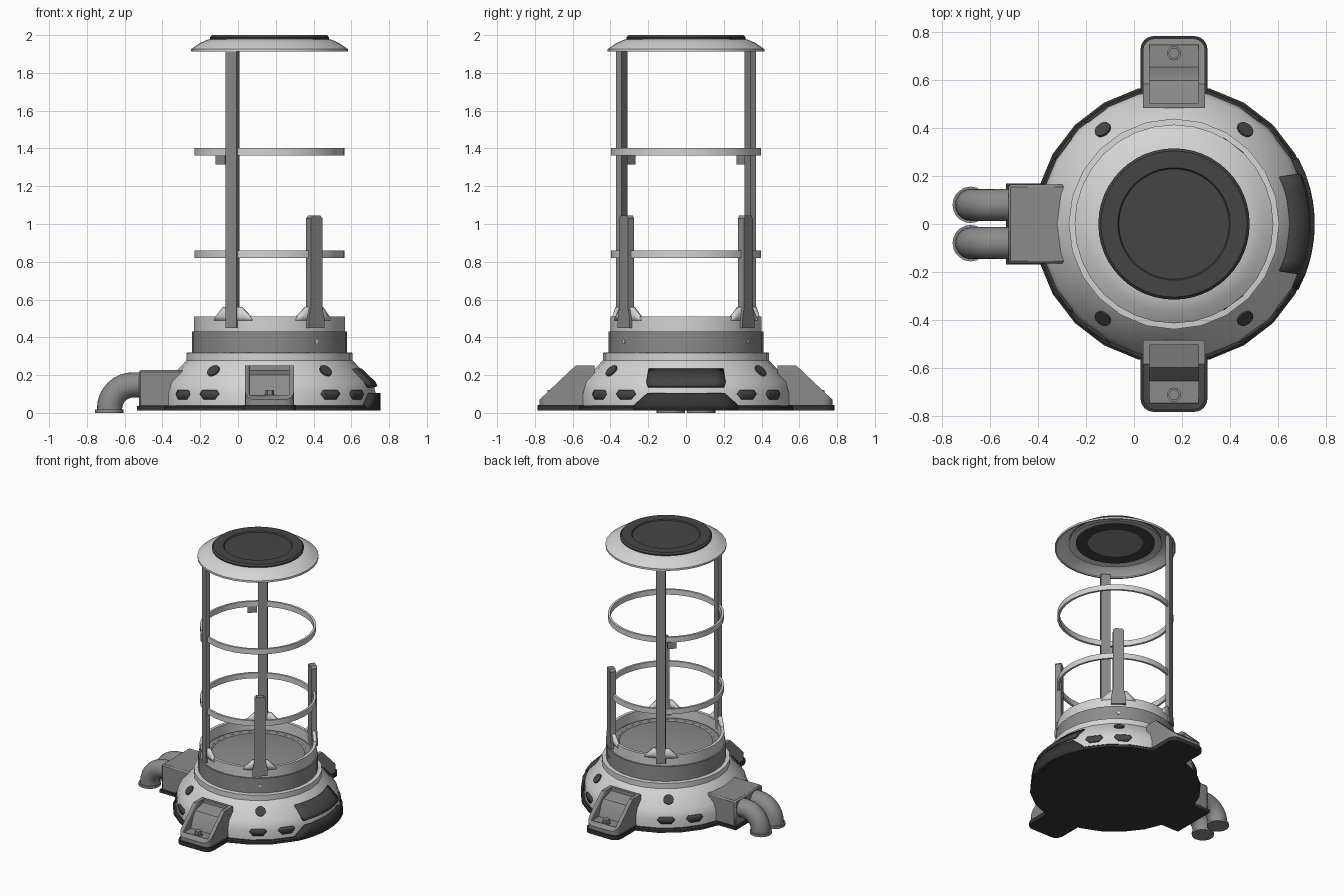
import bpy, bmesh, math
from mathutils import Matrix, Vector

if "Cube" in bpy.data.objects:
    bpy.data.objects.remove(bpy.data.objects["Cube"])

CX = 0.167  # axis of the round body


def material(name, v):
    m = bpy.data.materials.new(name)
    m.diffuse_color = (v, v, v, 1)
    m.use_nodes = True
    m.node_tree.nodes["Principled BSDF"].inputs["Base Color"].default_value = m.diffuse_color
    return m


LIGHT = material("light grey", 0.66)
MID = material("mid grey", 0.26)
DARK = material("dark grey", 0.06)
BLACK = material("near black", 0.035)

RADIAL = Matrix(((1, 0, 0, 0), (0, 0, 1, 0), (0, 1, 0, 0), (0, 0, 0, 1)))
ACROSS = Matrix(((0, 0, 1, 0), (1, 0, 0, 0), (0, 1, 0, 0), (0, 0, 0, 1)))


def spin(a):
    return Matrix.Rotation(math.radians(a - 90), 4, 'Z')


def finish(name, bm, mat, recalc=True, x=CX):
    if recalc:
        bmesh.ops.remove_doubles(bm, verts=bm.verts, dist=1e-5)
        bmesh.ops.recalc_face_normals(bm, faces=bm.faces)
    me = bpy.data.meshes.new(name)
    bm.to_mesh(me)
    bm.free()
    me.materials.append(mat)
    me.shade_smooth()
    me.set_sharp_from_angle(angle=math.radians(28))
    ob = bpy.data.objects.new(name, me)
    ob.location.x = x
    bpy.context.collection.objects.link(ob)
    return ob


def lathe(name, prof, mat, seg=24, closed=False):
    bm = bmesh.new()
    rows = [[bm.verts.new((r * math.cos(k * math.tau / seg), r * math.sin(k * math.tau / seg), z))
             for k in range(seg)] for r, z in prof]
    for i in range(len(rows) if closed else len(rows) - 1):
        a, b = rows[i], rows[(i + 1) % len(rows)]
        for k in range(seg):
            j = (k + 1) % seg
            bm.faces.new((a[k], a[j], b[j], b[k]))
    return finish(name, bm, mat)


def prism_bm(pts, w0, w1, M):
    bm = bmesh.new()
    lo, hi = [[bm.verts.new(M @ Vector((u, v, w))) for u, v in pts] for w in (w0, w1)]
    bm.faces.new(lo)
    bm.faces.new(hi)
    n = len(pts)
    for i in range(n):
        bm.faces.new((lo[i], lo[(i + 1) % n], hi[(i + 1) % n], hi[i]))
    bmesh.ops.recalc_face_normals(bm, faces=bm.faces)
    return bm


def prism(name, pts, w0, w1, mat, M=Matrix(), x=CX):
    return finish(name, prism_bm(pts, w0, w1, M), mat, x=x)


def sector(name, rows, angle, mat, thick, n=6):
    """Curved patch; each row is radius, height, half angle in degrees."""
    bm = bmesh.new()
    g = []
    for r, z, h in rows:
        an = [math.radians(angle - h + 2 * h * k / n) for k in range(n + 1)]
        g.append([bm.verts.new((r * math.cos(a), r * math.sin(a), z)) for a in an])
    for a, b in zip(g, g[1:]):
        for k in range(n):
            bm.faces.new((a[k], a[k + 1], b[k + 1], b[k]))
    ob = finish(name, bm, mat, recalc=False)
    s = ob.modifiers.new("thickness", 'SOLIDIFY')
    s.thickness, s.offset = thick, -1
    return ob


def ngon(r, n):
    return [(r * math.cos(k * math.tau / n), r * math.sin(k * math.tau / n)) for k in range(n)]


def footprint(w, y0, y1, c):
    """Tongue outline with rounded outer corners."""
    arc = [(w - c + c * math.cos(k * math.pi / 8), y1 - c + c * math.sin(k * math.pi / 8)) for k in range(5)]
    return [(w, y0)] + arc + [(-x, y) for x, y in reversed(arc)] + [(-w, y0)]


# round body
lathe("base_plate", [(0, .012), (.585, .012), (.585, .03), (.575, .038), (0, .038)], BLACK)
lathe("base_shell", [(0, .03), (.562, .03), (.562, .105), (.545, .165), (.44, .278), (.44, .318),
                     (.425, .32), (0, .32)], LIGHT)
lathe("drum", [(0, .31), (.41, .31), (.41, .432), (.375, .432), (.36, .442), (.33, .442),
               (.32, .435), (.2, .452), (0, .46)], MID, 32)
lathe("collar", [(.378, .43), (.4, .43), (.4, .51), (.378, .51)], LIGHT, 32, True)
for i, z in enumerate((.82, 1.362)):
    lathe(f"cage_ring_{i + 1}", [(.382, z), (.398, z), (.398, z + .04), (.382, z + .04)], LIGHT, 32, True)

# cap
lathe("cap", [(.405, 1.912), (.415, 1.912), (.415, 1.926), (.37, 1.957), (.325, 1.977), (.29, 1.982),
              (0, 1.982), (0, 1.96), (.28, 1.96), (.32, 1.95)], LIGHT, 32)
lathe("cap_disc", [(.313, 1.975), (.316, 1.988), (.305, 2), (.235, 2), (.23, 1.992), (0, 1.992)], DARK, 48)
lathe("cap_under_ring", [(.19, 1.962), (.19, 1.952), (.27, 1.952), (.27, 1.962)], DARK, 32)
lathe("cap_under_disc", [(0, 1.956), (.19, 1.956), (.19, 1.962)], MID, 32)

# posts, collar tabs and brackets
short = [(.052, .45), (.052, .5), (.038, .56), (.038, 1.03), (.024, 1.045)]
short = short + [(-u, v) for u, v in reversed(short)]
tall = [(-.033, .45), (.033, .45), (.033, 1.925), (-.033, 1.925)]
for s, side in ((-1, "front"), (1, "back")):
    prism(f"{side}_tall_post", tall, .376, .408, MID, spin(120 * s) @ RADIAL)
    prism(f"{side}_short_post", short, .372, .414, MID, spin(53 * s) @ RADIAL)
    for a in (120, 53):
        sector(f"{side}_collar_tab_{a}", [(.403, .49, 17), (.403, .512, 15), (.403, .56, 8)], a * s, LIGHT, .022)
    prism(f"{side}_bracket", [(-.032, 1.315), (.032, 1.315), (.032, 1.365), (-.032, 1.365)],
          .382, .398, MID, spin(131 * s) @ RADIAL)
    prism(f"{side}_drum_screw", ngon(.012, 6), .4, .414, LIGHT,
          spin(53 * s) @ Matrix.Translation((0, 0, .378)) @ RADIAL)

# dark spots on the shell
tilt = Matrix.Translation((0, .494, .223)) @ Matrix.Rotation(math.radians(42), 4, 'X')
for q, base in enumerate((0, 90, 180, 270)):
    for a in (35, 55.5):
        sector(f"shell_vent_{q}_{int(a)}", [(.567, .07, 3.5), (.567, .1, 6.2), (.563, .12, 4.8)], base + a, DARK, .009)
for a in (53, 127, 233, 307):
    prism(f"cone_spot_{a}", ngon(.036, 12), -.004, .005, DARK, spin(a) @ tilt @ RADIAL)

# bumper and upper plate on the right side
sector("bumper", [(.588, .012, 28), (.588, .04, 28), (.588, .105, 20.5)], 0, BLACK, .03, 8)
sector("upper_plate", [(.572, .143, 21), (.56, .165, 22), (.487, .236, 24)], 0, DARK, .02, 8)

# feet with a scooped recess and bolt
bm = prism_bm(footprint(.13, .485, .775, .05), .03, .25, Matrix())
cut = bmesh.ops.bisect_plane(bm, geom=bm.verts[:] + bm.edges[:] + bm.faces[:],
                             plane_co=(0, .585, .25), plane_no=(0, .18, .19), clear_outer=True)
bmesh.ops.edgeloop_fill(bm, edges=[e for e in cut['geom_cut'] if isinstance(e, bmesh.types.BMEdge)])
foot = finish("foot_front", bm, MID)
scoop = prism("scoop_cutter", [(.505, .3), (.505, .225), (.6, .2), (.625, .17), (.655, .088), (.748, .088), (.748, .3)],
              -.103, .103, MID, ACROSS)
scoop.hide_render = True
mod = foot.modifiers.new("scoop", 'BOOLEAN')
mod.operation, mod.solver, mod.object = 'DIFFERENCE', 'EXACT', scoop
bpy.context.view_layer.update()
dg = bpy.context.evaluated_depsgraph_get()
mesh = bpy.data.meshes.new_from_object(foot.evaluated_get(dg))
foot.modifiers.clear()
foot.data = mesh
bpy.data.objects.remove(scoop)
foot.rotation_euler.z = math.pi
foot2 = bpy.data.objects.new("foot_back", mesh)
foot2.location.x = CX
bpy.context.collection.objects.link(foot2)
for a, side in ((90, "back"), (270, "front")):
    M = spin(a)
    prism(f"{side}_foot_pad", footprint(.14, .4, .785, .055), .012, .042, BLACK, M)
    T = M @ Matrix.Translation((0, .713, 0))
    prism(f"{side}_bolt_washer", ngon(.03, 16), .085, .097, MID, T)
    prism(f"{side}_bolt", ngon(.024, 6), .09, .12, MID, T)

# pipe box
prism("pipe_box_pad", [(-.535, -.17), (-.25, -.17), (-.25, .17), (-.535, .17)], .012, .036, BLACK, x=0)
box = prism("pipe_box", [(-.525, -.165), (-.25, -.165), (-.25, .165), (-.525, .165)], .03, .226, MID, x=0)
bev = box.modifiers.new("edge", 'BEVEL')
bev.width, bev.segments = .01, 1

# two elbow pipes
R = .125
path = [(-.5, .148, 0)] + [(-.555 - R * math.sin(t), .148 - R + R * math.cos(t), t)
                           for t in (k * math.pi / 16 for k in range(9))] + [(-.68, .01, math.pi / 2)]
for y, side in ((-.08, "front"), (.08, "back")):
    bm = bmesh.new()
    rings = [[bm.verts.new((px + u * -math.sin(t), y + v, pz + u * math.cos(t))) for u, v in ngon(.067, 20)]
             for px, pz, t in path]
    for a, b in zip(rings, rings[1:]):
        for k in range(20):
            j = (k + 1) % 20
            bm.faces.new((a[k], a[j], b[j], b[k]))
    bm.faces.new(rings[-1])
    finish(f"{side}_pipe", bm, MID, x=0)
    prism(f"{side}_pipe_flange", ngon(.076, 20), 0, .018, MID, Matrix.Translation((-.682, y, 0)), x=0)
